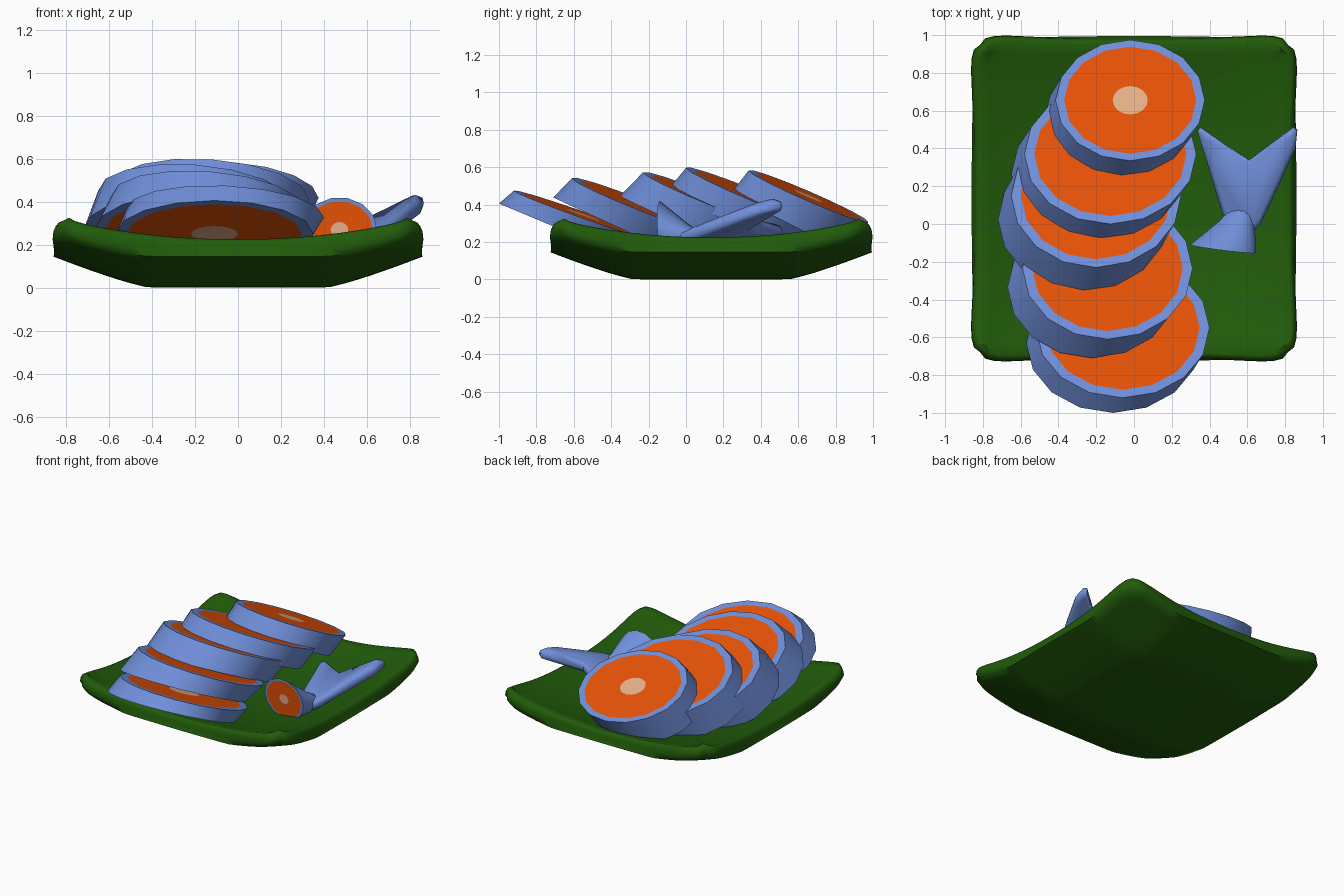
import bpy, bmesh, math
from mathutils import Vector as V

if "Cube" in bpy.data.objects:
    bpy.data.objects.remove(bpy.data.objects["Cube"])


def material(name, rgb):
    m = bpy.data.materials.new(name)
    m.diffuse_color = (*rgb, 1)
    m.use_nodes = True
    m.node_tree.nodes["Principled BSDF"].inputs["Base Color"].default_value = m.diffuse_color
    return m


SKIN = material("blue skin", (0.165, 0.28, 0.71))
FLESH = material("orange flesh", (0.80, 0.085, 0.002))
BONE = material("pale bone", (0.80, 0.44, 0.25))
GREEN = material("dish green", (0.015, 0.105, 0.003))


def finish(name, bm, mats, angle):
    bmesh.ops.recalc_face_normals(bm, faces=bm.faces[:])
    me = bpy.data.meshes.new(name)
    bm.to_mesh(me)
    bm.free()
    for m in mats:
        me.materials.append(m)
    ob = bpy.data.objects.new(name, me)
    bpy.context.collection.objects.link(ob)
    bpy.context.view_layer.objects.active = ob
    ob.select_set(True)
    bpy.ops.object.shade_smooth_by_angle(angle=math.radians(angle))
    ob.select_set(False)
    return ob


def loft(name, sections, n, painted_ends):
    """Skin of (centre, axis_a, axis_b) rings; painted ends get flesh and bone."""
    bm = bmesh.new()

    def ring(c, a, b, k=1.0):
        return [bm.verts.new(V(c) + k * (V(a) * math.cos(2 * math.pi * i / n) +
                                         V(b) * math.sin(2 * math.pi * i / n)))
                for i in range(n)]

    def bridge(p, q, mat):
        for i in range(n):
            j = (i + 1) % n
            bm.faces.new((p[i], p[j], q[j], q[i])).material_index = mat

    rings = [ring(*s) for s in sections]
    for p, q in zip(rings, rings[1:]):
        bridge(p, q, 0)
    for end in (0, -1):
        if end in painted_ends:
            outer = ring(*sections[end], 0.885)
            inner = ring(*sections[end], 0.235)
            bridge(rings[end], outer, 0)
            bridge(outer, inner, 1)
            bm.faces.new(inner).material_index = 2
        else:
            bm.faces.new(rings[end])
    return finish(name, bm, (SKIN, FLESH, BONE), 32)


# Square dish with raised lobed corners: upper and lower sheets joined by a rolled rim
N = 28


def clip(t):
    return max(0.0, (abs(t) - 0.48) / 0.52) ** 1.2


def plan(u, v, s, lobe=1.0):
    p = abs(u * v)
    k = 1 + lobe * 0.07 * p ** 4 - (0.04 + 0.07 * lobe) * p ** 10
    return u * 0.85 * s * k, 0.135 + v * 0.85 * s * k


def top_z(u, v):
    a, b = abs(u) ** 2.2, abs(v) ** 2.2
    return 0.10 + 0.125 * (a + b - a * b) + 0.10 * a * b


def low_z(u, v):
    a, b = clip(u), clip(v)
    return 0.145 * (a + b - a * b) + 0.085 * a * b


bm = bmesh.new()
coords = [-1 + 2 * i / N for i in range(N + 1)]
upper = [[bm.verts.new((*plan(u, v, 0.962), top_z(u, v))) for v in coords] for u in coords]
lower = [[bm.verts.new((*plan(u, v, 1.012 - 0.03 * (u * v) ** 2, 0.6), low_z(u, v)))
          for v in coords] for u in coords]
for sheet in (upper, lower):
    for i in range(N):
        for j in range(N):
            bm.faces.new((sheet[i][j], sheet[i + 1][j], sheet[i + 1][j + 1], sheet[i][j + 1]))
edge = ([(i, 0) for i in range(N)] + [(N, j) for j in range(N)] +
        [(i, N) for i in range(N, 0, -1)] + [(0, j) for j in range(N, 0, -1)])
loops = [[upper[i][j] for i, j in edge]]
for drop, s in ((0.008, 0.982), (0.03, 0.994), (0.06, 0.998)):
    row = []
    for i, j in edge:
        u, v = coords[i], coords[j]
        row.append(bm.verts.new((*plan(u, v, s), top_z(u, v) - drop)))
    loops.append(row)
loops.append([lower[i][j] for i, j in edge])
for p, q in zip(loops, loops[1:]):
    for i in range(len(edge)):
        j = (i + 1) % len(edge)
        bm.faces.new((p[i], p[j], q[j], q[i]))
finish("dish", bm, (GREEN,), 70)

# Five overlapping fish slices: top centre, radii, slope down to the back, bottom offset
slices = [
    ((-0.06, -0.55, 0.345), 0.46, 0.37, 0.35, (-0.05, -0.08, -0.095)),
    ((-0.14, -0.235, 0.395), 0.45, 0.375, 0.39, (-0.08, -0.10, -0.13)),
    ((-0.20, 0.15, 0.42), 0.45, 0.38, 0.40, (-0.07, -0.125, -0.155)),
    ((-0.125, 0.37, 0.445), 0.455, 0.37, 0.41, (-0.07, -0.105, -0.155)),
    ((-0.02, 0.655, 0.445), 0.395, 0.32, 0.43, (-0.06, -0.10, -0.15)),
]
for k, (c, rx, ry, slope, off) in enumerate(slices):
    tilt = 0.04 if k == 0 else 0.07
    loft(f"fish_slice_{k + 1}", [
        (c, (rx, 0, -tilt * rx), (0, ry, -slope * ry)),
        (V(c) + V(off), (rx, 0, 0), (0, ry, -(slope + 0.07) * ry)),
    ], 16, (0, -1))

# Tail stump: cut disc tapering to the fin root
loft("tail_stump", [
    ((0.472, -0.132, 0.27), (0.175, -0.022, 0), (0, -0.008, 0.15)),
    ((0.548, 0.0, 0.225), (0.092, -0.02, 0), (0, 0, 0.08)),
    ((0.575, 0.09, 0.205), (0.06, 0, 0.015), (0, 0, 0.04)),
], 14, (0,))

# Forked tail fin: outline on a tilted plane, thickened and rounded
outline = [(0.53, -0.03), (0.47, 0.05), (0.40, 0.28), (0.335, 0.49), (0.35, 0.515),
           (0.48, 0.425), (0.61, 0.34), (0.73, 0.43), (0.845, 0.515), (0.865, 0.50),
           (0.855, 0.40), (0.76, 0.19), (0.67, 0.0), (0.62, -0.05)]
bm = bmesh.new()
layers = []
for k, h in ((0.86, -0.037), (0.97, -0.025), (1.0, 0.0), (0.97, 0.025), (0.86, 0.037)):
    row = []
    for x, y in outline:
        z = 0.205 + 0.265 * (x - 0.55) + 0.21 * y
        px, py = 0.6 + (x - 0.6) * k, 0.2 + (y - 0.2) * k
        row.append(bm.verts.new((px, py, z + h)))
    layers.append(row)
n = len(outline)
for p, q in zip(layers, layers[1:]):
    for i in range(n):
        j = (i + 1) % n
        bm.faces.new((p[i], p[j], q[j], q[i]))
for row in (layers[0], layers[-1]):  # each side: left lobe and right lobe
    bm.faces.new(row[:7] + [row[-1]])
    bm.faces.new(row[6:])
finish("tail_fin", bm, (SKIN,), 65)
